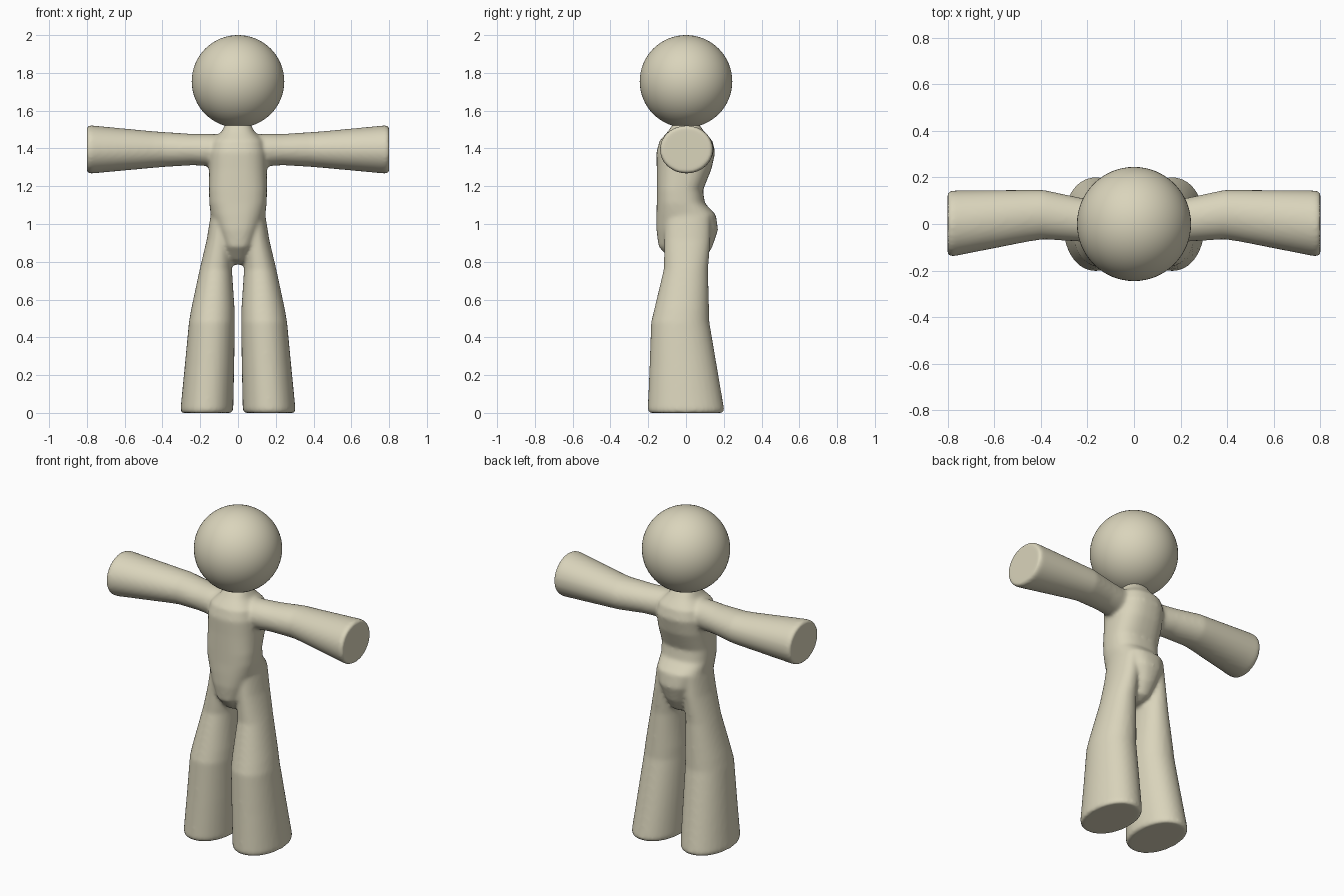
import bpy, bmesh, math
from mathutils import Vector

if "Cube" in bpy.data.objects:
    bpy.data.objects.remove(bpy.data.objects["Cube"])

cream = bpy.data.materials.new("cream")
cream.diffuse_color = (0.70, 0.66, 0.50, 1)
cream.use_nodes = True
cream.node_tree.nodes["Principled BSDF"].inputs["Base Color"].default_value = cream.diffuse_color


def loft(bm, rings, place, power=2.0, n=32):
    """Closed tube through rings of (position, u min, u max, v min, v max)."""
    loops = []
    for t, u0, u1, v0, v1 in rings:
        loop = []
        for i in range(n):
            a = 2 * math.pi * i / n
            c, s = math.cos(a), math.sin(a)
            c = math.copysign(abs(c) ** (2 / power), c)
            s = math.copysign(abs(s) ** (2 / power), s)
            u = (u0 + u1) / 2 + c * (u1 - u0) / 2
            v = (v0 + v1) / 2 + s * (v1 - v0) / 2
            loop.append(bm.verts.new(place(t, u, v)))
        loops.append(loop)
    for a, b in zip(loops, loops[1:]):
        for i in range(n):
            j = (i + 1) % n
            bm.faces.new((a[i], a[j], b[j], b[i]))
    bm.faces.new(loops[0][::-1])
    bm.faces.new(loops[-1])


body = bmesh.new()

# Torso: height, then x range and y range
torso = [
    (0.785, -0.025, 0.025, -0.02, 0.05),
    (0.81, -0.055, 0.055, -0.08, 0.10),
    (0.88, -0.085, 0.085, -0.145, 0.14),
    (0.97, -0.12, 0.12, -0.157, 0.17),
    (1.05, -0.145, 0.145, -0.157, 0.158),
    (1.11, -0.152, 0.152, -0.155, 0.10),
    (1.18, -0.154, 0.154, -0.155, 0.09),
    (1.29, -0.154, 0.154, -0.155, 0.135),
    (1.38, -0.154, 0.154, -0.157, 0.155),
    (1.44, -0.14, 0.14, -0.14, 0.14),
    (1.485, -0.09, 0.09, -0.10, 0.10),
    (1.54, -0.06, 0.06, -0.06, 0.06),
]
loft(body, torso, lambda t, u, v: Vector((u, v, t)), 2.5)

# Legs: height, then x range and y range
leg = [
    (0.0, 0.033, 0.30, -0.195, 0.195),
    (0.015, 0.025, 0.305, -0.203, 0.203),
    (0.25, 0.02, 0.282, -0.193, 0.163),
    (0.48, 0.017, 0.26, -0.185, 0.124),
    (0.55, 0.018, 0.248, -0.168, 0.122),
    (0.76, 0.032, 0.203, -0.118, 0.117),
    (0.92, 0.03, 0.165, -0.115, 0.13),
    (1.04, 0.03, 0.146, -0.11, 0.13),
]
# Arms: distance out, then y range and z range
arm = [
    (0.05, -0.08, 0.09, 1.30, 1.475),
    (0.16, -0.083, 0.10, 1.307, 1.477),
    (0.24, -0.075, 0.115, 1.311, 1.477),
    (0.39, -0.066, 0.147, 1.302, 1.487),
    (0.45, -0.075, 0.147, 1.297, 1.491),
    (0.785, -0.141, 0.144, 1.266, 1.523),
    (0.80, -0.134, 0.137, 1.273, 1.516),
]
for side in (-1, 1):
    loft(body, leg, lambda t, u, v: Vector((side * u, v, t)), 2.1)
    loft(body, arm, lambda t, u, v: Vector((side * t, u, v)))
    body.normal_update()
bm_faces = list(body.faces)

# Each tube is closed, so outward normals can be made consistent
bmesh.ops.recalc_face_normals(body, faces=bm_faces)
mesh = bpy.data.meshes.new("body")
body.to_mesh(mesh)
body.free()
obj = bpy.data.objects.new("body", mesh)
bpy.context.collection.objects.link(obj)
mesh.materials.append(cream)

# Fuse the tubes into one skin and soften the joints
remesh = obj.modifiers.new("fuse", 'REMESH')
remesh.mode = 'VOXEL'
remesh.voxel_size = 0.01
remesh.use_smooth_shade = True
soften = obj.modifiers.new("soften", 'SMOOTH')
soften.factor = 0.5
soften.iterations = 10

# Head
bpy.ops.mesh.primitive_uv_sphere_add(segments=64, ring_count=32, radius=0.245,
                                     location=(0, 0, 1.755))
head = bpy.context.object
head.name = "head"
head.data.materials.append(cream)
bpy.ops.object.shade_smooth()
